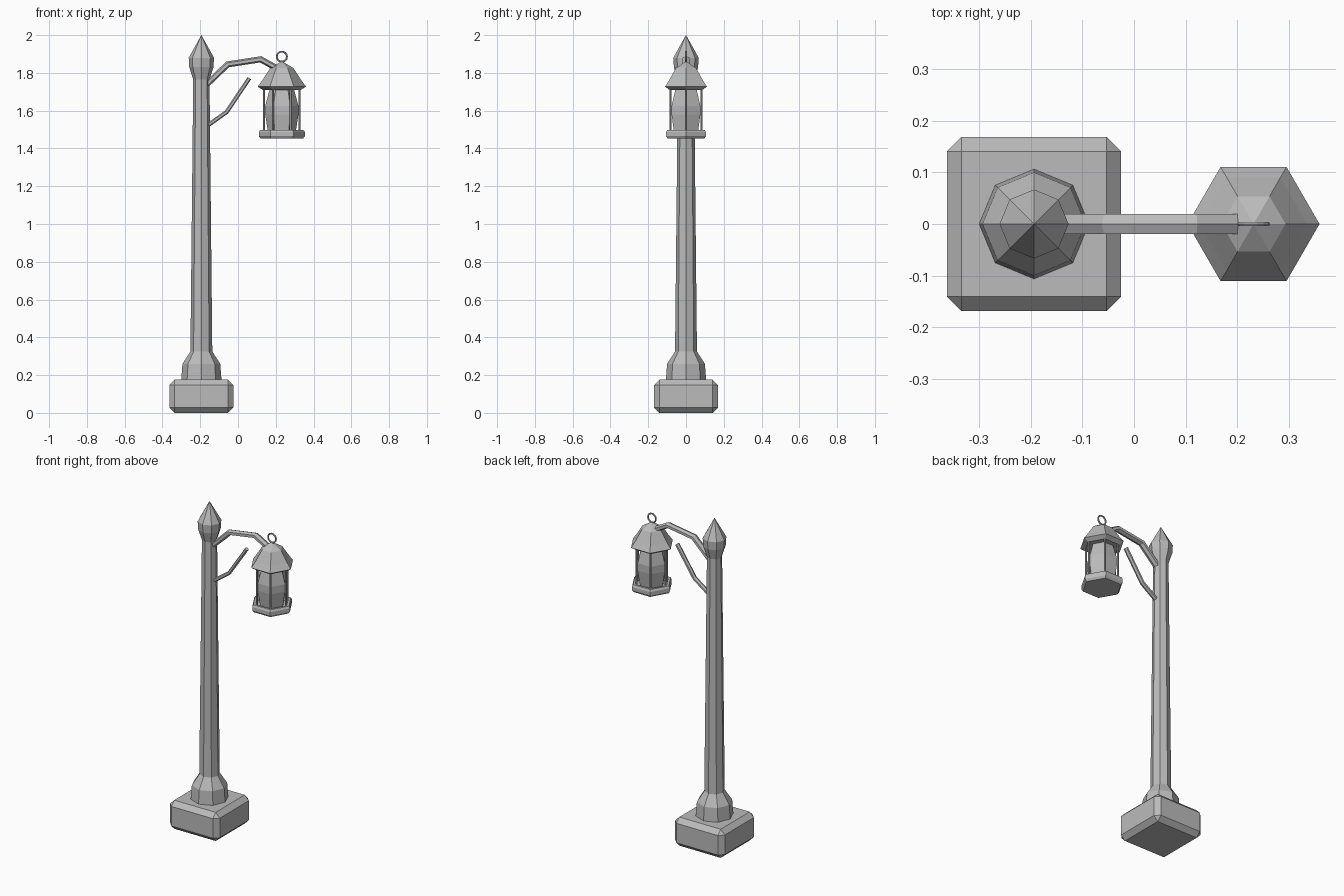
import bpy, bmesh
from math import sin, cos, pi
from mathutils import Vector

if "Cube" in bpy.data.objects:
    bpy.data.objects.remove(bpy.data.objects["Cube"])

grey = bpy.data.materials.new("stone_grey")
grey.use_nodes = True
grey.diffuse_color = (0.5, 0.5, 0.5, 1)
grey.node_tree.nodes["Principled BSDF"].inputs["Base Color"].default_value = (0.5, 0.5, 0.5, 1)

POST_X, LAMP_X = -0.194, 0.232


def finish(name, bm):
    bmesh.ops.remove_doubles(bm, verts=bm.verts, dist=1e-5)
    bmesh.ops.recalc_face_normals(bm, faces=bm.faces)
    mesh = bpy.data.meshes.new(name)
    bm.to_mesh(mesh)
    bm.free()
    mesh.materials.append(grey)
    ob = bpy.data.objects.new(name, mesh)
    bpy.context.collection.objects.link(ob)
    return ob


def skin(name, rings):
    """Joins rings of points with quads and caps both ends."""
    bm = bmesh.new()
    loops = [[bm.verts.new(p) for p in ring] for ring in rings]
    n = len(rings[0])
    for a, b in zip(loops, loops[1:]):
        for i in range(n):
            j = (i + 1) % n
            bm.faces.new((a[i], a[j], b[j], b[i]))
    bm.faces.new(loops[0])
    bm.faces.new(loops[-1])
    return finish(name, bm)


def turned(name, x, y, sides, profile):
    """Faceted turned part from (radius, height) pairs."""
    angles = [2 * pi * i / sides for i in range(sides)]
    return skin(name, [[(x + max(r, 0.0004) * cos(a), y + max(r, 0.0004) * sin(a), z)
                        for a in angles] for r, z in profile])


def bar(name, path, half_width, half_height):
    """Six-sided mitred bar along an (x, z) path."""
    pts = [Vector(p) for p in path]
    rings = []
    for i, p in enumerate(pts):
        d_in = (p - pts[max(i - 1, 0)]).normalized() if i else (pts[1] - p).normalized()
        d_out = (pts[i + 1] - p).normalized() if i + 1 < len(pts) else d_in
        t = (d_in + d_out).normalized()
        normal = Vector((-t.y, t.x)) / t.dot(d_in)
        ring = []
        for k in range(6):
            a = pi / 2 + k * pi / 3
            q = p + normal * half_height * sin(a)
            ring.append((q.x, half_width * cos(a) / cos(pi / 6), q.y))
        rings.append(ring)
    return skin(name, rings)


# Chamfered plinth
bm = bmesh.new()
bmesh.ops.create_cube(bm, size=1)
bmesh.ops.scale(bm, vec=(0.338, 0.338, 0.176), verts=bm.verts)
bmesh.ops.translate(bm, vec=(POST_X, 0, 0.088), verts=bm.verts)
bmesh.ops.bevel(bm, geom=bm.edges[:], offset=0.028, segments=1, affect='EDGES')
finish("plinth", bm)

# Octagonal post with foot and pointed finial
turned("post", POST_X, 0, 8, [(0.107, 0.17), (0.1, 0.26), (0.058, 0.325), (0.043, 1.77)])
turned("finial", POST_X, 0, 8, [(0.043, 1.765), (0.064, 1.83), (0.067, 1.88), (0, 2.0)])

# Arm and brace
bar("arm", [(-0.17, 1.735), (-0.055, 1.845), (0.12, 1.872), (0.205, 1.825)], 0.019, 0.016)
bar("brace", [(-0.17, 1.515), (-0.06, 1.593), (0.06, 1.772)], 0.013, 0.011)

# Lantern: roof, glass, tray
turned("lantern_roof", LAMP_X, 0, 6, [(0.1, 1.71), (0.128, 1.727), (0.104, 1.76),
                                      (0.062, 1.825), (0, 1.862)])
turned("lantern_glass", LAMP_X, 0, 6, [(0.07, 1.465), (0.088, 1.58), (0.088, 1.625), (0.064, 1.715)])
turned("lantern_tray", LAMP_X, 0, 6, [(0.112, 1.452), (0.122, 1.465), (0.122, 1.486),
                                      (0.115, 1.498), (0.1, 1.498), (0.1, 1.475)])

# Corner rods
for i in range(6):
    a = i * pi / 3
    turned(f"lantern_rod_{i + 1}", LAMP_X + 0.094 * cos(a), 0.094 * sin(a), 6,
           [(0.006, 1.47), (0.006, 1.715)])

# Hanging ring
bpy.ops.mesh.primitive_torus_add(major_segments=14, minor_segments=6, major_radius=0.027,
                                 minor_radius=0.005, location=(LAMP_X, 0, 1.886),
                                 rotation=(pi / 2, 0, 0))
ring = bpy.context.object
ring.name = "hanging_ring"
ring.data.materials.append(grey)
